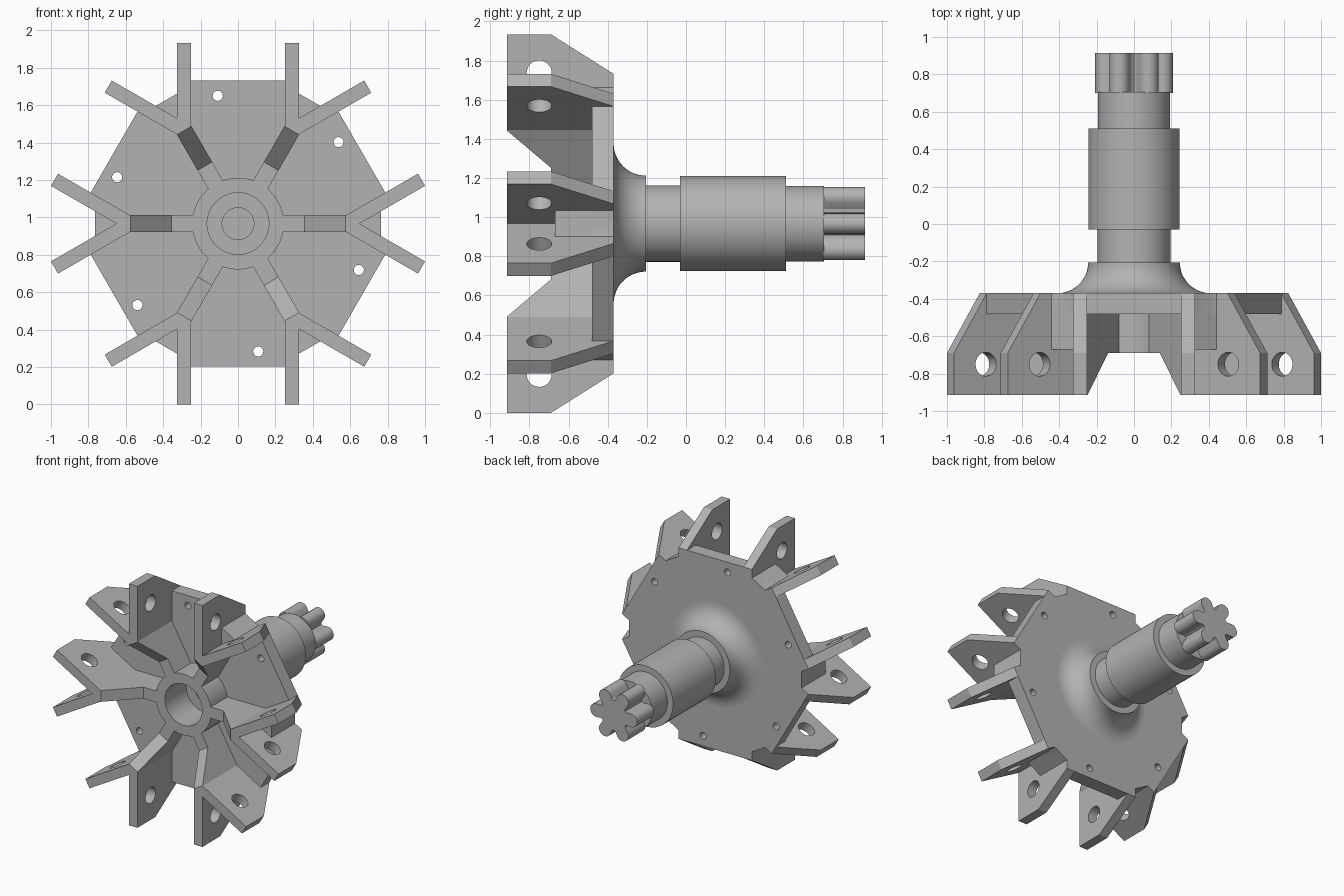
import bpy, bmesh, math
from mathutils import Matrix, Vector

cube = bpy.data.objects.get("Cube")
if cube:
    bpy.data.objects.remove(cube)

CZ = 0.967             # height of the shaft axis
PLATE_BACK = -0.37
FRONT = -0.915

metal = bpy.data.materials.new("grey metal")
metal.use_nodes = True
GREY = (0.45, 0.45, 0.45, 1)
metal.diffuse_color = GREY
metal.node_tree.nodes["Principled BSDF"].inputs["Base Color"].default_value = GREY


def add_object(name, mesh, turn=0):
    ob = bpy.data.objects.new(name, mesh)
    bpy.context.collection.objects.link(ob)
    ob.location.z = CZ
    ob.rotation_euler.y = turn
    return ob


def finish(bm, name):
    bmesh.ops.recalc_face_normals(bm, faces=bm.faces)
    mesh = bpy.data.meshes.new(name)
    bm.to_mesh(mesh)
    bm.free()
    mesh.materials.append(metal)
    return mesh


def prism(bm, points, depth):
    """Extrude a closed outline along a vector."""
    face = bm.faces.new([bm.verts.new(p) for p in points])
    moved = bmesh.ops.extrude_face_region(bm, geom=[face])["geom"]
    bmesh.ops.translate(bm, vec=depth,
                        verts=[v for v in moved if isinstance(v, bmesh.types.BMVert)])


def cylinder(bm, radius, length, centre, axis):
    turn = Vector((0, 0, 1)).rotation_difference(Vector(axis)).to_matrix().to_4x4()
    bmesh.ops.create_cone(bm, cap_ends=True, segments=32, radius1=radius, radius2=radius,
                          depth=length, matrix=Matrix.Translation(centre) @ turn)


def cut(ob, cutter_bm):
    """Subtract a cutter and bake the result into the mesh."""
    cutter = add_object("cutter", finish(cutter_bm, "cutter"))
    cutter.hide_render = True
    mod = ob.modifiers.new("holes", "BOOLEAN")
    mod.operation, mod.solver, mod.object = "DIFFERENCE", "EXACT", cutter
    bpy.context.view_layer.update()
    ob.data = bpy.data.meshes.new_from_object(
        ob.evaluated_get(bpy.context.evaluated_depsgraph_get()))
    ob.modifiers.clear()
    bpy.data.objects.remove(cutter)


def smooth(ob):
    bpy.ops.object.select_all(action="DESELECT")
    ob.select_set(True)
    bpy.context.view_layer.objects.active = ob
    bpy.ops.object.shade_smooth_by_angle(angle=math.radians(30))


def polar(radius, angle):
    return Vector((radius * math.cos(angle), 0, radius * math.sin(angle)))


# Hub, flared collar and stepped shaft, turned in one piece
fillet = [(0.41 - 0.165 * math.sin(a), -0.205 - 0.165 * math.cos(a))
          for a in [math.pi / 2 * i / 12 for i in range(13)]]
profile = [(0, 0), (0.085, 0), (0.085, -0.42), (0.165, -0.42), (0.165, -0.69),
           (0.245, -0.69), (0.245, PLATE_BACK)] + fillet + [
           (0.195, -0.205), (0.195, -0.03), (0.243, -0.03), (0.243, 0.51),
           (0.193, 0.51), (0.193, 0.705), (0, 0.705)]
bm = bmesh.new()
verts = [bm.verts.new((r, y, 0)) for r, y in profile]
edges = [bm.edges.new(pair) for pair in zip(verts, verts[1:])]
bmesh.ops.spin(bm, geom=verts + edges, cent=(0, 0, 0), axis=(0, 1, 0),
               angle=math.tau, steps=64)
bmesh.ops.remove_doubles(bm, verts=bm.verts, dist=0.0005)
smooth(add_object("hub_and_shaft", finish(bm, "hub_and_shaft")))

# Splined shaft end with six rounded lobes
outline = []
for k in range(6):
    a = k * math.pi / 3
    out, side = polar(1, a), polar(1, a + math.pi / 2)
    outline.append(out * 0.115 - side * 0.05)
    for i in range(11):
        t = math.pi * (i / 10 - 0.5)
        outline.append(out * (0.155 + 0.053 * math.cos(t)) + side * 0.053 * math.sin(t))
    outline.append(out * 0.115 + side * 0.05)
    outline.append(polar(0.115, a + math.pi / 6))
bm = bmesh.new()
prism(bm, [p + Vector((0, 0.7, 0)) for p in outline], (0, 0.215, 0))
smooth(add_object("spline_end", finish(bm, "spline_end")))

# Six-sided back plate with clipped corners, centre hole and bolt holes
outline = []
for k in range(6):
    turn = Matrix.Rotation(-k * math.pi / 3, 3, "Y")
    spoke = Matrix.Rotation(-k * math.pi / 3 - math.pi / 6, 3, "Y")
    corner = [spoke @ Vector((-x, -0.48, 0.765)) for x in (0.1, -0.1)]
    flat = [turn @ Vector((x, -0.48, 0.765)) for x in (0.25, -0.25)]
    outline += flat + corner[::-1]
outline.sort(key=lambda p: math.atan2(p.z, p.x))
bm = bmesh.new()
prism(bm, outline, (0, 0.11, 0))
plate = add_object("back_plate", finish(bm, "back_plate"))
bm = bmesh.new()
cylinder(bm, 0.22, 1, (0, -0.4, 0), (0, 1, 0))
for k in range(6):
    spot = polar(0.692, math.radians(39 + 60 * k))
    cylinder(bm, 0.027, 1, spot + Vector((0, -0.4, 0)), (0, 1, 0))
cut(plate, bm)
smooth(plate)

# Pair of parallel drilled lugs, shared by all six sides
side = [(FRONT, 0.52), (FRONT, 0.967), (-0.69, 0.967),
        (PLATE_BACK, 0.765), (PLATE_BACK, 0.52)]
bm = bmesh.new()
for x in (0.25, -0.325):
    prism(bm, [(x, y, z) for y, z in side], (0.075, 0, 0))
lugs = add_object("lug_pair_1", finish(bm, "lug_pair"))
bm = bmesh.new()
cylinder(bm, 0.064, 2, (0, -0.75, 0.77), (1, 0, 0))
cut(lugs, bm)
smooth(lugs)

# Spoke with sloping front, plus the wedge that fills the fork
bm = bmesh.new()
rib = [(0.2, PLATE_BACK - 0.01), (0.2, -0.69), (0.355, -0.69), (0.575, FRONT),
       (0.6, FRONT), (0.6, PLATE_BACK - 0.01)]
prism(bm, [(x, y, -0.045) for x, y in rib], (0, 0, 0.09))
wedge = [(0.62, 0), (0.765, 0.075), (0.765, -0.075)]
prism(bm, [(x, -0.67, z) for x, z in wedge], (0, 0.3, 0))
spoke = add_object("spoke_1", finish(bm, "spoke"))

# Repeat lugs and spokes around the axis
for k in range(1, 6):
    add_object(f"lug_pair_{k + 1}", lugs.data, k * math.pi / 3)
    add_object(f"spoke_{k + 1}", spoke.data, k * math.pi / 3)
